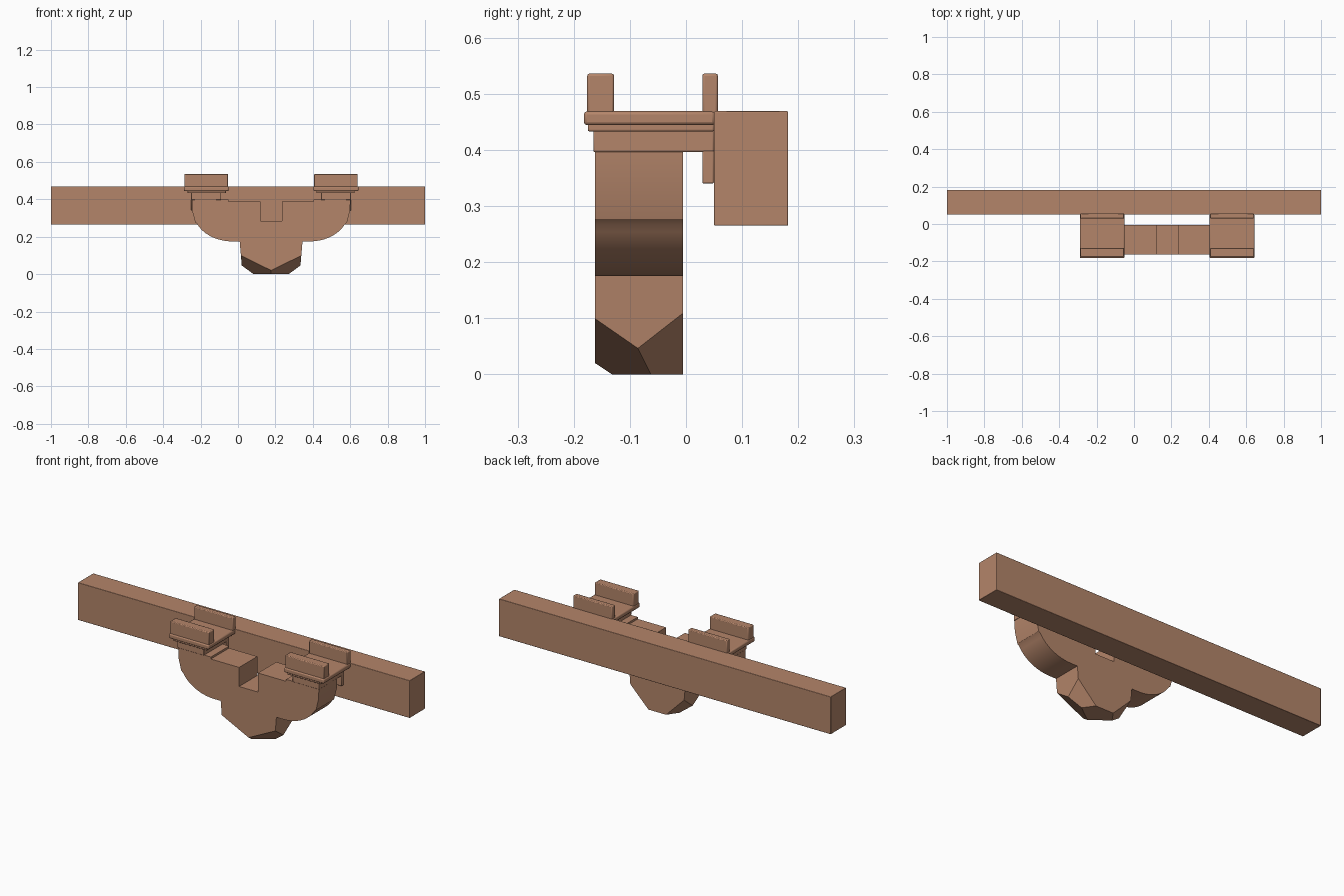
import bpy, bmesh, math
from mathutils import Vector

if "Cube" in bpy.data.objects:
    bpy.data.objects.remove(bpy.data.objects["Cube"])

CX = 0.177  # mirror plane of the bracket

mat = bpy.data.materials.new("warm_brown")
mat.diffuse_color = (0.456, 0.235, 0.144, 1)
mat.use_nodes = True
mat.node_tree.nodes["Principled BSDF"].inputs["Base Color"].default_value = mat.diffuse_color


def finish(name, bm, bevel=0.0):
    bmesh.ops.recalc_face_normals(bm, faces=bm.faces[:])
    me = bpy.data.meshes.new(name)
    bm.to_mesh(me)
    bm.free()
    me.materials.append(mat)
    ob = bpy.data.objects.new(name, me)
    bpy.context.collection.objects.link(ob)
    if bevel:
        m = ob.modifiers.new("bevel", 'BEVEL')
        m.width, m.segments = bevel, 2
    bpy.ops.object.select_all(action='DESELECT')
    ob.select_set(True)
    bpy.context.view_layer.objects.active = ob
    bpy.ops.object.shade_smooth_by_angle(angle=math.radians(25))
    return ob


def prism(pts, y0, y1):
    """Extrude an x-z outline along y."""
    bm = bmesh.new()
    f = bm.faces.new([bm.verts.new((x, y0, z)) for x, z in pts])
    r = bmesh.ops.extrude_face_region(bm, geom=[f])
    vs = [v for v in r["geom"] if isinstance(v, bmesh.types.BMVert)]
    bmesh.ops.translate(bm, verts=vs, vec=(0, y1 - y0, 0))
    return bm


def box(name, x, y, z, bevel=0.0):
    pts = [(x[0], z[0]), (x[1], z[0]), (x[1], z[1]), (x[0], z[1])]
    return finish(name, prism(pts, *y), bevel)


def mirrored(pts):
    return pts + [(2 * CX - x, z) for x, z in reversed(pts)]


# Long beam at the back
box("beam", (-1, 1), (0.05, 0.182), (0.265, 0.469), 0.002)

# Rounded body with a notch in the top
half = [(0.12, 0.283), (0.12, 0.387), (-0.05, 0.387), (-0.05, 0.398),
        (-0.247, 0.398), (-0.245, 0.34), (-0.229, 0.277)]
for i in range(13):
    a = math.radians(24 + 66 * i / 12)
    half.append((-0.03 - 0.205 * math.cos(a), 0.33 - 0.155 * math.sin(a)))
finish("body", prism(mirrored(half), -0.162, -0.005))

# Faceted tongue below the body, cut by two planes per side
bm = prism(mirrored([(0.009, 0.176), (0.024, 0.0)]), -0.162, -0.005)
ridge = Vector((0.332, -0.085, 0.045))
cuts = [((0.34, -0.162, 0.10), (CX, -0.162, 0.02)),
        ((0.34, -0.005, 0.11), (0.255, -0.04, 0.0))]
for p, q in cuts:
    p, q = Vector(p), Vector(q)
    n = (q - p).cross(ridge - p).normalized()
    if n.z > 0:
        n = -n
    for side in (1, -1):
        co, no = ridge.copy(), n.copy()
        if side < 0:
            co.x, no.x = 2 * CX - co.x, -no.x
        bmesh.ops.bisect_plane(bm, geom=bm.verts[:] + bm.edges[:] + bm.faces[:],
                               plane_co=co, plane_no=no, clear_outer=True)
        bmesh.ops.holes_fill(bm, edges=[e for e in bm.edges if e.is_boundary])
finish("tongue", bm)

# Two clamps that hook over the beam: (part, x, y, z, bevel)
parts = [
    ("neck", (-0.25, -0.09), (-0.165, 0.05), (0.396, 0.436), 0.003),
    ("lower_plate", (-0.27, -0.065), (-0.175, 0.05), (0.433, 0.447), 0.003),
    ("plate", (-0.29, -0.05), (-0.182, 0.052), (0.444, 0.469), 0.006),
    ("front_jaw", (-0.286, -0.053), (-0.176, -0.128), (0.46, 0.536), 0.004),
    ("rear_jaw", (-0.286, -0.053), (0.029, 0.057), (0.46, 0.536), 0.004),
    ("rear_tab", (-0.25, -0.09), (0.029, 0.05), (0.34, 0.40), 0.003),
]
for name, x, y, z, b in parts:
    box("left_" + name, x, y, z, b)
    box("right_" + name, (2 * CX - x[1], 2 * CX - x[0]), y, z, b)
